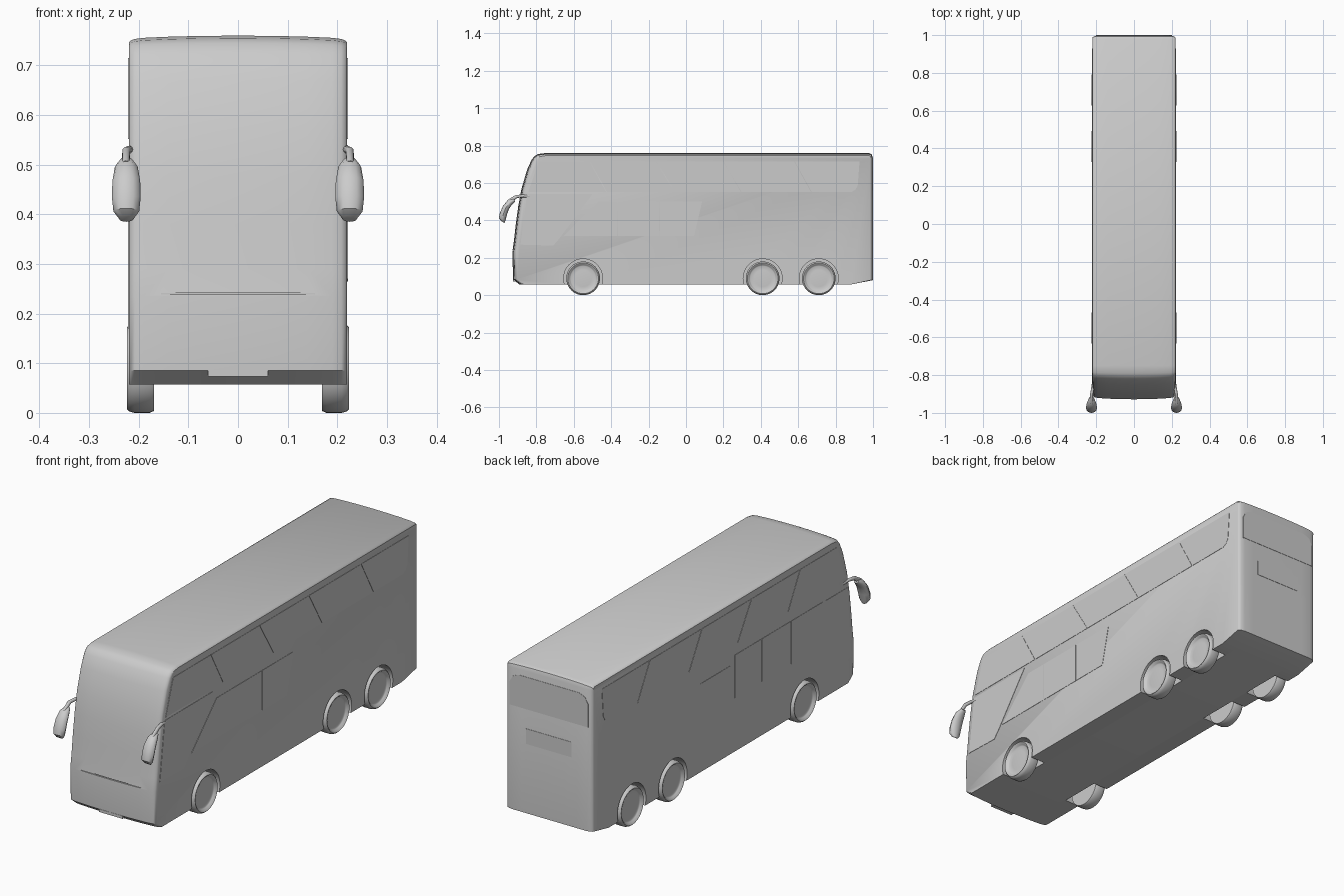
import bpy, bmesh, math
from mathutils import Matrix, Vector

if "Cube" in bpy.data.objects:
    bpy.data.objects.remove(bpy.data.objects["Cube"])


def finish(name, bm, angle=35):
    bmesh.ops.recalc_face_normals(bm, faces=bm.faces)
    me = bpy.data.meshes.new(name)
    bm.to_mesh(me)
    bm.free()
    ob = bpy.data.objects.new(name, me)
    bpy.context.collection.objects.link(ob)
    smooth(ob, angle)
    return ob


def smooth(ob, angle):
    bpy.ops.object.select_all(action='DESELECT')
    bpy.context.view_layer.objects.active = ob
    ob.select_set(True)
    bpy.ops.object.shade_smooth_by_angle(angle=math.radians(angle))


def loft(name, rings, angle=35):
    """Skin closed rings of equal length and cap both ends."""
    bm = bmesh.new()
    vs = [[bm.verts.new(p) for p in r] for r in rings]
    n = len(rings[0])
    for a, b in zip(vs, vs[1:]):
        for i in range(n):
            j = (i + 1) % n
            bm.faces.new((a[i], a[j], b[j], b[i]))
    bm.faces.new(vs[0])
    bm.faces.new(vs[-1])
    return finish(name, bm, angle)


def side_pane(name, s, pts, out=0.2215):
    """Thin plate on a side wall from (y, z) points."""
    return loft(name, [[(s * x, y, z) for y, z in pts] for x in (0.215, out)], 20)


def rear_pane(name, pts):
    return loft(name, [[(x, y, z) for x, z in pts] for y in (0.99, 1.0)], 20)


def tube(name, s, sections):
    """Oval tube; section = (x centre, half width, outer (y,z), inner (y,z))."""
    rings = []
    for cx, hw, o, i in sections:
        c = [(o[k] + i[k]) / 2 for k in (0, 1)]
        h = [(o[k] - i[k]) / 2 for k in (0, 1)]
        rings.append([(s * (cx + hw * math.cos(t)), c[0] + h[0] * math.sin(t), c[1] + h[1] * math.sin(t))
                      for t in [math.tau * k / 12 for k in range(12)]])
    return loft(name, rings, 40)


# body shell: side profile (y, z, front/rear rounding, roof rounding) swept across the width
profile = [(-.89, .057, 1, 0), (-.925, .085, 1, 0), (-.928, .235, 1, 0), (-.92, .29, 1, 0),
           (-.91, .38, 1, 0), (-.897, .475, 1, 0), (-.88, .567, 1, 0), (-.85, .67, 1, .1),
           (-.825, .725, .9, .5), (-.808, .745, .7, .8), (-.79, .755, .4, 1), (-.75, .76, 0, 1),
           (.98, .76, 0, 1), (.993, .752, -.4, 1), (.9985, .735, -1, .4),
           (.9985, .08, -1, 0), (.88, .057, 0, 0)]
half = [(0, 0), (.08, .05), (.14, .16), (.19, .32), (.208, .48), (.216, .7), (.22, 1)]
stations = [(-x, d) for x, d in reversed(half[1:])] + half
rings = []
for x, d in stations:
    rear = max(0, (d - .32) / .68)
    rings.append([(x, y + .022 * f * d if f >= 0 else y + .014 * f * rear, z - .014 * r * d)
                  for y, z, f, r in profile])
body = loft("bus_body", rings)

# wheel arches and front bumper seam cut from the shell
axles = (-.55, .41, .71)
bm = bmesh.new()
for s in (-1, 1):
    for y in axles:
        m = Matrix.Translation((s * .195, y, .09)) @ Matrix.Rotation(math.pi / 2, 4, 'Y')
        bmesh.ops.create_cone(bm, cap_ends=True, segments=48, radius1=.104, radius2=.104,
                              depth=.1, matrix=m)
m = Matrix.Translation((0, -.936, .24)) @ Matrix.Diagonal((.31, .03, .004, 1))
bmesh.ops.create_cube(bm, size=1, matrix=m)
cutter = finish("arch_cutter", bm)
cutter.hide_render = True
mod = body.modifiers.new("arches", 'BOOLEAN')
mod.operation = 'DIFFERENCE'
mod.solver = 'EXACT'
mod.object = cutter
bpy.context.view_layer.objects.active = body
bpy.ops.object.modifier_apply(modifier=mod.name)
bpy.data.objects.remove(cutter)
smooth(body, 35)

# centre of the front lip
loft("front_lip", [[(x, -.926, .086), (x, -.926, .073), (x, -.89, .073), (x, -.89, .086)]
                   for x in (-.06, .06)])

# wheels: revolved section (radius, x)
tyre = [(0, .213), (.045, .213), (.066, .211), (.071, .214), (.077, .222), (.082, .224), (.087, .219),
        (.09, .209), (.09, .178), (.086, .169), (.07, .169), (0, .169)]
for s in (-1, 1):
    for n, y in zip(("front", "middle", "rear"), axles):
        bm = bmesh.new()
        vs = [bm.verts.new((s * x, y, .09 + r)) for r, x in tyre]
        es = [bm.edges.new(p) for p in zip(vs, vs[1:])]
        bmesh.ops.spin(bm, geom=vs + es, cent=(0, y, .09), axis=(1, 0, 0), angle=math.tau,
                       steps=40, use_duplicate=False)
        bmesh.ops.remove_doubles(bm, verts=bm.verts, dist=1e-5)
        finish(n + ("_wheel_right" if s > 0 else "_wheel_left"), bm, 50)

# upper deck window band, slanted pillars, both sides
tops = (-.79, -.515, -.16, .2, .58, .93)
bots = (-.845, -.425, -.06, .295, .67, .90)
g = .002
for s in (-1, 1):
    for i in range(5):
        pts = [(tops[i] + g, .715), (tops[i + 1] - g, .715)]
        if i == 4:
            pts += [(.918, .585), (.905, .563), (.885, .552)]
        else:
            pts += [(bots[i + 1] - g, .552)]
        side_pane("upper_window", s, pts + [(bots[i] + g, .552)])

# right side: cab window and three lower panes
side_pane("cab_window_right", 1, [(-.85, .54), (-.50, .54), (-.68, .30), (-.71, .265), (-.885, .27)])
for a, b, c, d in ((-.473, -.368, -.368, -.655), (-.368, -.14, -.14, -.368), (-.14, .088, .045, -.14)):
    side_pane("lower_window_right", 1, [(a + g, .5), (b - g, .5), (c - g, .316), (d + g, .316)])


# left side: three lower panes, front door and two-leaf middle door
def left_box(name, y0, y1, z0, z1):
    side_pane(name, -1, [(y0 + g, z0), (y1 - g, z0), (y1 - g, z1), (y0 + g, z1)])


for a, b in ((-.684, -.449), (-.449, -.235), (-.235, -.037)):
    left_box("lower_window_left", a, b, .305, .502)
side_pane("front_door", -1, [(-.86, .5), (-.705, .5), (-.705, .17), (-.89, .17)])
for a, b in ((-.015, .11), (.11, .215)):
    left_box("middle_door_leaf", a, b, .122, .465)

# rear window and engine grille panel
rear_pane("rear_window", [(-.2, .56), (.2, .56), (.2, .665), (.185, .695), (.155, .708),
                          (-.155, .708), (-.185, .695), (-.2, .665)])
rear_pane("rear_panel", [(-.115, .4), (.115, .4), (.115, .47), (-.115, .47)])

# door mirrors: bent arm and drooping head
for s in (-1, 1):
    tube("mirror_arm", s, [(.212, .008, (-.82, .533), (-.82, .520)), (.219, .008, (-.87, .538), (-.87, .523)),
                           (.225, .008, (-.91, .536), (-.902, .520)), (.226, .008, (-.955, .508), (-.94, .492))])
    tube("mirror_head", s, [(.225, .012, (-.925, .516), (-.913, .502)), (.225, .023, (-.955, .506), (-.93, .485)),
                            (.225, .028, (-.98, .475), (-.947, .46)), (.225, .029, (-.996, .437), (-.957, .432)),
                            (.225, .026, (-1.0, .412), (-.965, .4)), (.225, .015, (-.99, .398), (-.97, .385))])
